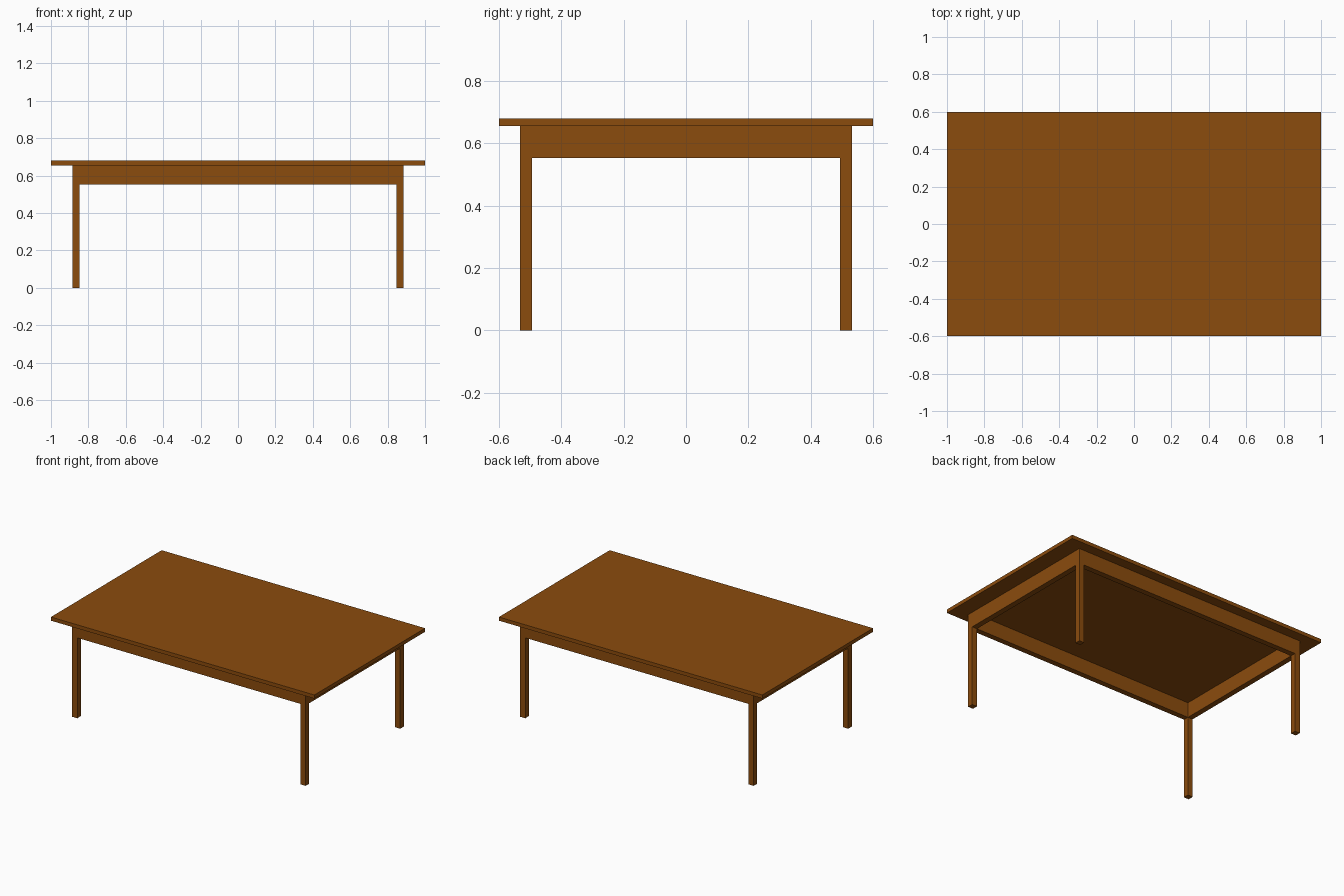
import bpy

if "Cube" in bpy.data.objects:
    bpy.data.objects.remove(bpy.data.objects["Cube"])

wood = bpy.data.materials.new("wood")
wood.diffuse_color = (0.26, 0.072, 0.004, 1)
wood.use_nodes = True
wood.node_tree.nodes["Principled BSDF"].inputs["Base Color"].default_value = wood.diffuse_color

# Main dimensions
OUT_X, OUT_Y = 0.886, 0.532     # outer faces of legs and apron
T = 0.038                       # leg and apron thickness
APRON_Z, TOP_Z, HEIGHT = 0.552, 0.655, 0.68


def box(name, x0, x1, y0, y1, z0, z1):
    bpy.ops.mesh.primitive_cube_add(
        size=1, location=((x0 + x1) / 2, (y0 + y1) / 2, (z0 + z1) / 2))
    ob = bpy.context.object
    ob.name = name
    ob.scale = (abs(x1 - x0), abs(y1 - y0), z1 - z0)
    bpy.ops.object.transform_apply(location=False, rotation=False, scale=True)
    ob.data.materials.append(wood)
    return ob


# Table top
box("table_top", -1, 1, -0.6, 0.6, TOP_Z, HEIGHT)

# Legs, flush with the apron corners
for sx, side in ((-1, "left"), (1, "right")):
    for sy, end in ((-1, "front"), (1, "back")):
        box(f"{end}_{side}_leg", sx * (OUT_X - T), sx * OUT_X,
            sy * (OUT_Y - T), sy * OUT_Y, 0, TOP_Z)

# Apron rails between the legs
for s, long_name, short_name in ((-1, "front", "left"), (1, "back", "right")):
    box(f"{long_name}_apron", -OUT_X + T, OUT_X - T,
        s * (OUT_Y - T), s * OUT_Y, APRON_Z, TOP_Z)
    box(f"{short_name}_apron", s * (OUT_X - T), s * OUT_X,
        -OUT_Y + T, OUT_Y - T, APRON_Z, TOP_Z)
